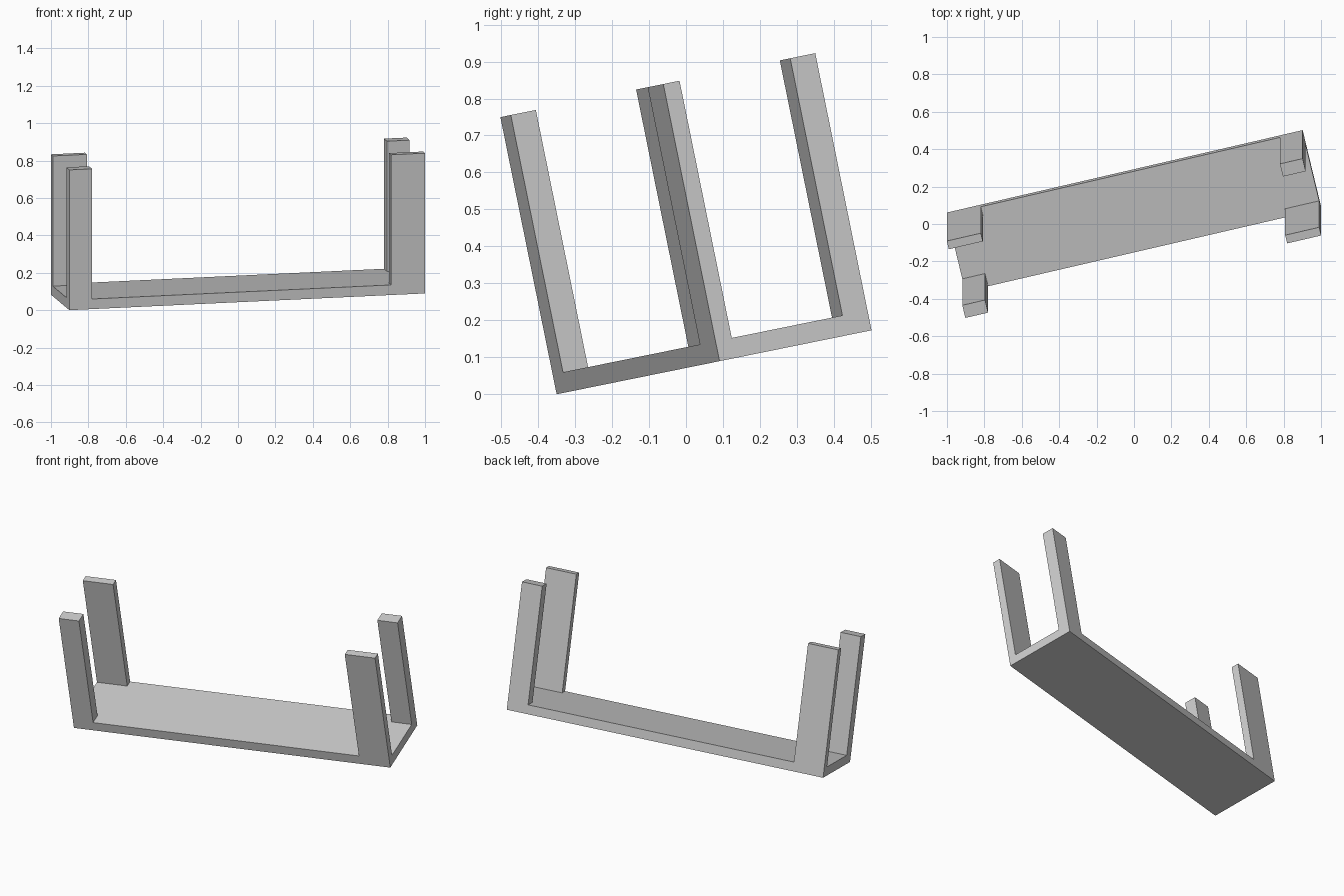
import bpy
import bmesh
from math import radians
from mathutils import Matrix, Vector

if "Cube" in bpy.data.objects:
    bpy.data.objects.remove(bpy.data.objects["Cube"])

LENGTH, DEPTH, HEIGHT, SLAB = 1.955, 0.431, 0.765, 0.055

# Whole model is turned about z, then tipped back about x
PLACE = (Matrix.Translation((0, 0.076, 0.0864))
         @ Matrix.Rotation(radians(11.48), 4, 'X')
         @ Matrix.Rotation(radians(13.3), 4, 'Z'))


def box(name, low, high):
    """Flat-faced box between two corners in the model's own axes."""
    low, high = Vector(low), Vector(high)
    size = high - low
    bm = bmesh.new()
    bmesh.ops.create_cube(bm, size=1, matrix=Matrix.Translation((low + high) / 2)
                          @ Matrix.Diagonal((*size, 1)))
    mesh = bpy.data.meshes.new(name)
    bm.to_mesh(mesh)
    bm.free()
    obj = bpy.data.objects.new(name, mesh)
    obj.matrix_world = PLACE
    bpy.context.collection.objects.link(obj)
    return obj


# Long base slab
box("base_slab", (-LENGTH / 2, -DEPTH / 2, 0), (LENGTH / 2, DEPTH / 2, SLAB))

# Corner posts: diagonal pairs share a cross-section
for name, sx, sy, width, depth in (
        ("front_left_post", -1, -1, 0.125, 0.071),
        ("back_right_post", 1, 1, 0.125, 0.071),
        ("front_right_post", 1, -1, 0.187, 0.046),
        ("back_left_post", -1, 1, 0.187, 0.046)):
    xs = sorted((sx * LENGTH / 2, sx * (LENGTH / 2 - width)))
    ys = sorted((sy * DEPTH / 2, sy * (DEPTH / 2 - depth)))
    box(name, (xs[0], ys[0], SLAB), (xs[1], ys[1], HEIGHT))
